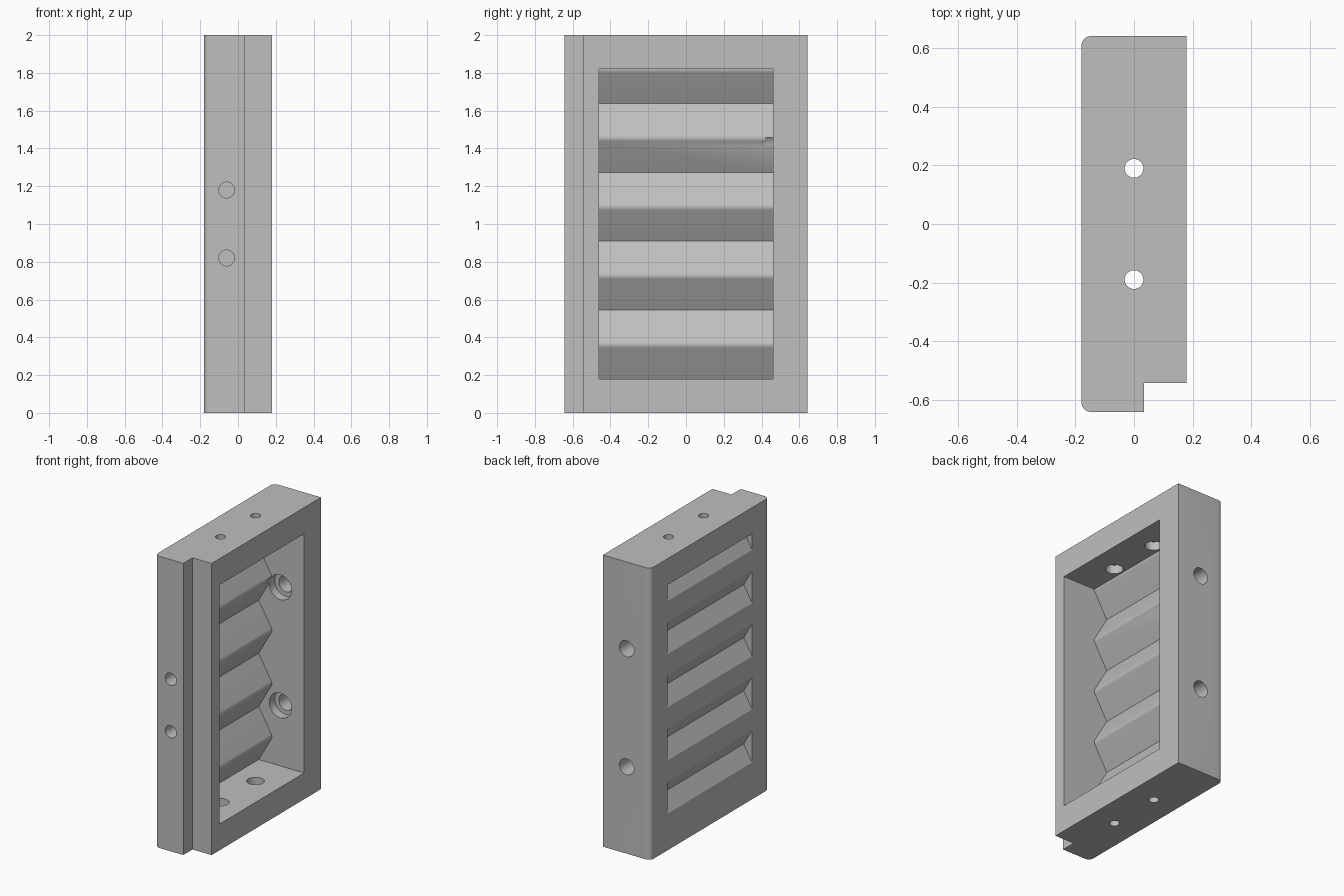
import bpy, bmesh, math
from mathutils import Vector

if "Cube" in bpy.data.objects:
    bpy.data.objects.remove(bpy.data.objects["Cube"], do_unlink=True)

grey = bpy.data.materials.new("plain grey")
grey.use_nodes = True
colour = (0.52, 0.52, 0.52, 1)
grey.diffuse_color = colour
grey.node_tree.nodes["Principled BSDF"].inputs["Base Color"].default_value = colour

HX, HY, HEIGHT = 0.18, 0.643, 2.0        # half width, half length, height
CAV_Y, CAV_LOW, CAV_HIGH = 0.46, 0.18, 1.82
PITCH = (CAV_HIGH - CAV_LOW) / 4.5
SLOPE = math.tan(math.radians(30))
VALLEY = -0.165
CREST = VALLEY + SLOPE * PITCH / 2


def arc(cx, cy, r, start, end, n):
    """Points along an arc, angles in degrees."""
    angles = [math.radians(start + (end - start) * i / n) for i in range(n + 1)]
    return [(cx + r * math.cos(a), cy + r * math.sin(a)) for a in angles]


def prism(name, points, vec, place):
    """Extrude a flat outline, mapped into space by place, along vec."""
    bm = bmesh.new()
    face = bm.faces.new([bm.verts.new(place(*p)) for p in points])
    new = bmesh.ops.extrude_face_region(bm, geom=[face])["geom"]
    bmesh.ops.translate(bm, vec=vec, verts=[v for v in new if isinstance(v, bmesh.types.BMVert)])
    bmesh.ops.recalc_face_normals(bm, faces=bm.faces)
    mesh = bpy.data.meshes.new(name)
    bm.to_mesh(mesh)
    bm.free()
    mesh.materials.append(grey)
    obj = bpy.data.objects.new(name, mesh)
    bpy.context.collection.objects.link(obj)
    return obj


def cut(target, cutter):
    """Subtract the cutter and throw it away."""
    mod = target.modifiers.new("cut", "BOOLEAN")
    mod.operation, mod.solver, mod.object = "DIFFERENCE", "EXACT", cutter
    bpy.context.view_layer.objects.active = target
    bpy.ops.object.modifier_apply(modifier=mod.name)
    bpy.data.objects.remove(cutter, do_unlink=True)


def drill(target, start, end, r):
    """Round hole between two points."""
    a, b = Vector(start), Vector(end)
    turn = (b - a).to_track_quat("Z", "Y")
    circle = arc(0, 0, r, 0, 360, 32)[:-1]
    cut(target, prism("drill", circle, b - a, lambda u, v: a + turn @ Vector((u, v, 0))))


# Body: rounded on one side, stepped at the front corner
R = 0.035
outline = [(HX, HY)]
outline += arc(-HX + R, HY - R, R, 90, 180, 8)
outline += arc(-HX + R, -HY + R, R, 180, 270, 8)
outline += [(0.035, -HY), (0.035, -0.543), (HX, -0.543)]
body = prism("louvred_frame", outline, (0, 0, HEIGHT), lambda x, y: (x, y, 0))


def side(x, z):
    return (x, -CAV_Y, z)


ALONG = (0, 2 * CAV_Y, 0)

# Cavity with a corrugated back wall, crests rounded
r = 0.035
cx = CREST - r / math.cos(math.radians(30))
wall = [(HX + 0.1, CAV_LOW), (VALLEY, CAV_LOW)]
for i in range(4):
    z = CAV_LOW + (i + 0.5) * PITCH
    wall += arc(cx, z, r, -30, 30, 8)
    wall.append((VALLEY, CAV_LOW + (i + 1) * PITCH))
wall += arc(cx, CAV_HIGH, r, -30, 0, 4)
wall.append((HX + 0.1, CAV_HIGH))
cut(body, prism("cavity", wall, ALONG, side))

# Outer louvre slots, the top one cut off level with the cavity
DEPTH, OUT = 0.064, 0.03
half = (DEPTH + OUT) / SLOPE
for i in range(5):
    z = CAV_LOW + (i + 0.5) * PITCH
    top = min(z + half, CAV_HIGH)
    cut(body, prism("slot", [(-HX + DEPTH, z), (-HX - OUT, top), (-HX - OUT, z - half)], ALONG, side))

# Counterbored screw holes through the top and bottom walls
for y in (-0.19, 0.19):
    for inner, outer, d in ((CAV_LOW, 0, -1), (CAV_HIGH, HEIGHT, 1)):
        drill(body, (0, y, inner - d * 0.05), (0, y, outer + d * 0.05), 0.032)
        drill(body, (0, y, inner - d * 0.04), (0, y, inner + d * 0.06), 0.055)

# Counterbored holes in the back wall
for z in (0.595, 1.405):
    drill(body, (0, CAV_Y - 0.05, z), (0, HY + 0.05, z), 0.055)
    drill(body, (0, CAV_Y - 0.04, z), (0, CAV_Y + 0.06, z), 0.085)

# Blind holes in the front edge
for z in (0.82, 1.18):
    drill(body, (-0.06, -HY - 0.05, z), (-0.06, -HY + 0.12, z), 0.042)

# Smooth the rounded parts, keep the edges sharp
bpy.ops.object.select_all(action="DESELECT")
body.select_set(True)
bpy.context.view_layer.objects.active = body
bpy.ops.object.shade_smooth_by_angle(angle=math.radians(25))
